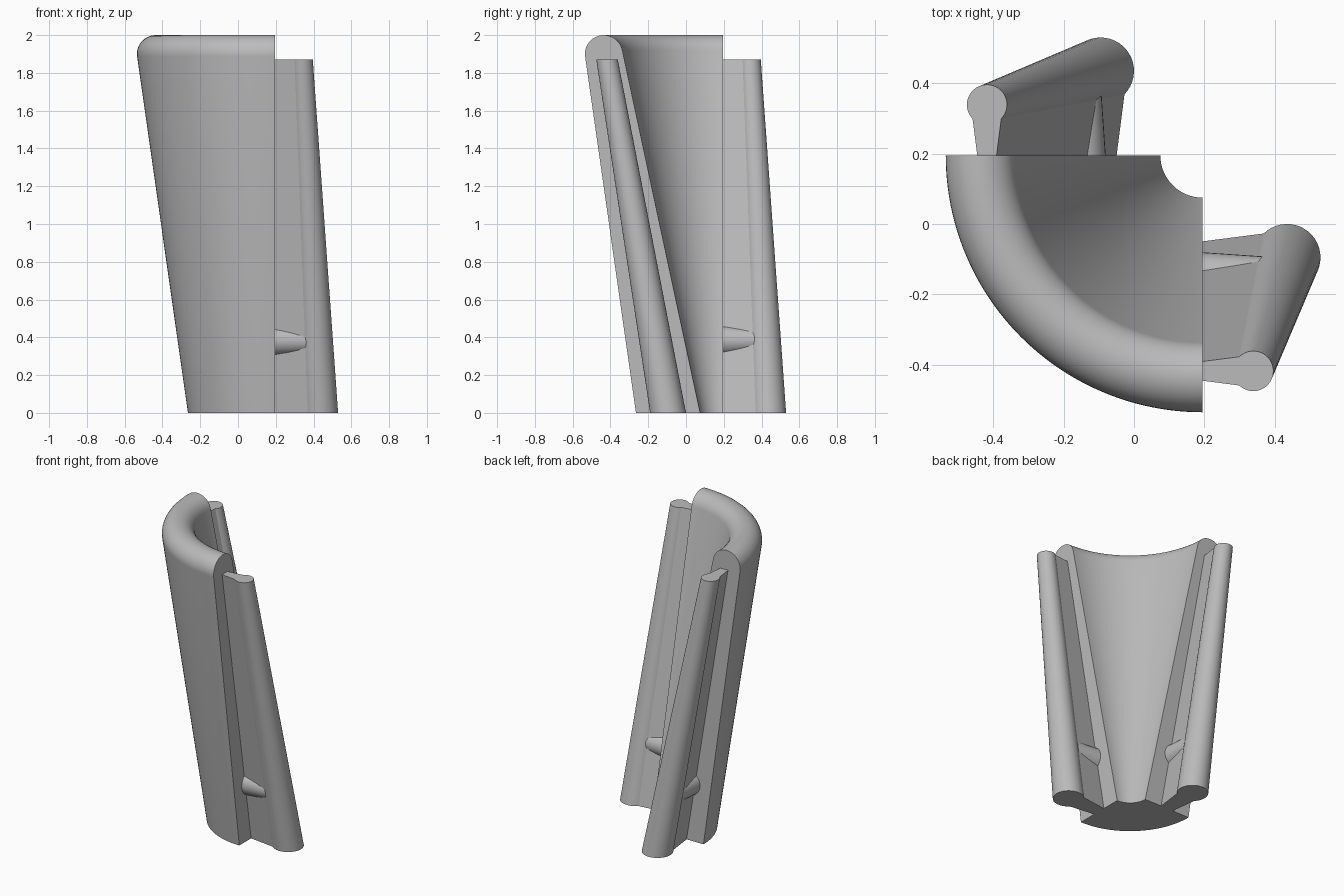
import bpy, bmesh
from math import sin, cos, asin, atan2, pi, radians
from mathutils import Vector

if "Cube" in bpy.data.objects:
    bpy.data.objects.remove(bpy.data.objects["Cube"], do_unlink=True)

# One plain material
GREY = (0.5, 0.5, 0.5, 1)
mat = bpy.data.materials.new("plain grey")
mat.use_nodes = True
mat.diffuse_color = GREY
mat.node_tree.nodes["Principled BSDF"].inputs["Base Color"].default_value = GREY

CUT = 0.195          # position of both cut planes, and of the wall's axis


def loft(name, rings):
    """Skin a list of equal closed rings and cap both ends."""
    bm = bmesh.new()
    loops = [[bm.verts.new(p) for p in ring] for ring in rings]
    n = len(loops[0])
    for a, b in zip(loops, loops[1:]):
        for i in range(n):
            j = (i + 1) % n
            bm.faces.new((a[i], a[j], b[j], b[i]))
    bm.faces.new(loops[0])
    bm.faces.new(loops[-1])
    bmesh.ops.recalc_face_normals(bm, faces=bm.faces)
    mesh = bpy.data.meshes.new(name)
    bm.to_mesh(mesh)
    bm.free()
    mesh.materials.append(mat)
    obj = bpy.data.objects.new(name, mesh)
    bpy.context.collection.objects.link(obj)
    bpy.ops.object.select_all(action='DESELECT')
    obj.select_set(True)
    bpy.context.view_layer.objects.active = obj
    bpy.ops.object.shade_smooth_by_angle(angle=radians(30))
    return obj


# Quarter wall: tapered section with a rounded rim, swept a quarter turn
section = [(0.12, 0), (0.46, 0)]
STEPS = 20
for i in range(STEPS + 1):
    a = radians(-8 + 176 * i / STEPS)
    section.append((0.63 + 0.1 * cos(a), 1.9 + 0.1 * sin(a)))
TURNS = 48
sweep = []
for i in range(TURNS + 1):
    a = pi + pi / 2 * i / TURNS
    sweep.append([(CUT + r * cos(a), CUT + r * sin(a), z) for r, z in section])
loft("quarter_wall", sweep)


# Connector outline: flared neck ending in a round bead, from the cut outward
def connector_ring(scale, y, z):
    bead, neck = 0.095, 0.068
    start = pi - asin(neck / bead)
    pts = [(-0.005, -0.045), ]
    for i in range(33):
        a = -start + 2 * start * i / 32
        pts.append((0.24 + bead * cos(a), bead * sin(a)))
    pts.append((-0.005, 0.045))
    return [(CUT + scale * u, y + scale * v, z) for u, v in pts]


# Tapered peg running through the neck
def peg_ring(x, r):
    return [(x, -0.16 + r * cos(2 * pi * i / 32), 0.382 + r * sin(2 * pi * i / 32))
            for i in range(32)]


def swap(rings):
    return [[(y, x, z) for x, y, z in ring] for ring in rings]


connector = [connector_ring(1, -0.095, 0), connector_ring(0.6, -0.418, 1.87)]
peg = [peg_ring(CUT - 0.005, 0.08), peg_ring(0.38, 0.067)]
loft("left_connector", connector)
loft("left_peg", peg)
loft("back_connector", swap(connector))
loft("back_peg", swap(peg))
